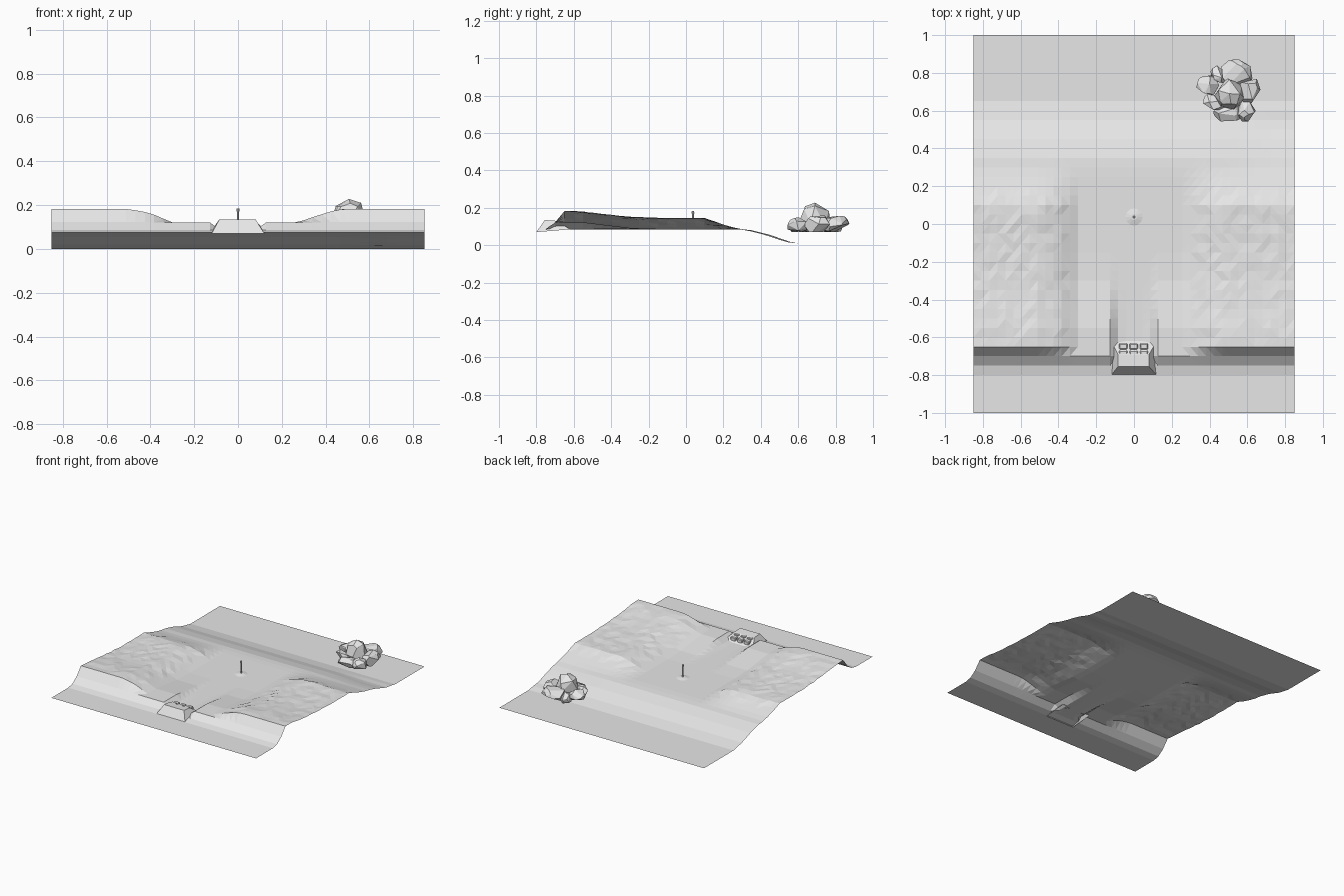
import bpy, bmesh, math, random
from mathutils import Vector

if "Cube" in bpy.data.objects:
    bpy.data.objects.remove(bpy.data.objects["Cube"])

random.seed(4)
stone = bpy.data.materials.new("light_grey")
stone.diffuse_color = (0.8, 0.8, 0.8, 1)
stone.use_nodes = True
stone.node_tree.nodes["Principled BSDF"].inputs["Base Color"].default_value = stone.diffuse_color


def add_object(name, bm):
    mesh = bpy.data.meshes.new(name)
    bm.normal_update()
    bm.to_mesh(mesh)
    bm.free()
    mesh.materials.append(stone)
    ob = bpy.data.objects.new(name, mesh)
    bpy.context.collection.objects.link(ob)
    return ob


def lerp(points, v):
    """Piecewise linear profile lookup."""
    if v <= points[0][0]:
        return points[0][1]
    for (a, p), (b, q) in zip(points, points[1:]):
        if v <= b:
            return p + (q - p) * (v - a) / (b - a)
    return points[-1][1]


# Terrain profiles along y: raised banks, valley floor and sunken path
BANK = [(-0.8, .074), (-0.75, .085), (-0.7, .122), (-0.65, .182), (-0.55, .178),
        (-0.45, .165), (-0.3, .15), (-0.1, .143), (0.1, .143), (0.2, .11),
        (0.28, .088), (0.35, .08), (0.45, .055), (0.55, .02), (0.65, 0)]
FLOOR = [(-0.8, .074), (-0.75, .085), (-0.7, .12), (-0.55, .12), (-0.3, .09),
         (-0.15, .085), (0.28, .085), (0.35, .08), (0.45, .055), (0.55, .02), (0.65, 0)]
PATH = [(-0.8, .074), (-0.75, .085), (0.28, .085), (0.35, .08), (0.45, .055),
        (0.55, .02), (0.65, 0)]
# Blend weights across x
TO_BANK = [(-0.5, 1), (-0.4, .7), (-0.3, 0), (0.27, 0), (0.35, .45), (0.45, .95), (0.5, 1)]
TO_PATH = [(-0.125, 0), (-0.08, 1), (0.08, 1), (0.125, 0)]


def height(x, y):
    ys = y
    if 0.3 < y < 0.6:
        ys += lerp([(0.45, 0), (0.7, .025)], x)
    w, p = lerp(TO_BANK, x), lerp(TO_PATH, x)
    low = lerp(FLOOR, ys) * (1 - p) + lerp(PATH, ys) * p
    z = low * (1 - w) + lerp(BANK, ys) * w
    if -0.62 < y < 0.2 and w > 0.3:
        z += random.uniform(-.004, .003)
    return z


# Terrain sheet
bm = bmesh.new()
xs = [-0.85 + 1.7 * i / 40 for i in range(41)]
ys = [-1 + 0.05 * j for j in range(41)]
rows = [[bm.verts.new((x, y, height(x, y))) for x in xs] for y in ys]
for j in range(40):
    for i in range(40):
        bm.faces.new((rows[j][i], rows[j][i + 1], rows[j + 1][i + 1], rows[j + 1][i]))
bmesh.ops.triangulate(bm, faces=bm.faces[:])
add_object("terrain", bm)

# Gate block: tapered, open underneath
bm = bmesh.new()
lower = [bm.verts.new(c) for c in
         ((-.12, -.8, .07), (.12, -.8, .07), (.12, -.62, .085), (-.12, -.62, .085))]
upper = [bm.verts.new(c) for c in
         ((-.085, -.755, .135), (.08, -.755, .135), (.08, -.69, .13), (-.085, -.69, .13))]
for i in range(4):
    k = (i + 1) % 4
    bm.faces.new((lower[i], lower[k], upper[k], upper[i]))
bm.faces.new(upper)
add_object("gate_block", bm)

# Small step stones, two rows of three behind the block
for r, (y, z) in enumerate(((-.685, .112), (-.648, .102))):
    for c, x in enumerate((-.057, -.002, .053)):
        bm = bmesh.new()
        bmesh.ops.create_cube(bm, size=1)
        bmesh.ops.scale(bm, vec=(.044, .032, .034), verts=bm.verts)
        bmesh.ops.bevel(bm, geom=bm.edges[:], offset=.005, segments=1, affect='EDGES')
        bmesh.ops.translate(bm, vec=(x, y, z), verts=bm.verts)
        add_object(f"step_stone_{r}_{c}", bm)


def cone(name, r1, r2, z0, z1, sides, x=0, y=.037):
    bm = bmesh.new()
    bmesh.ops.create_cone(bm, cap_ends=True, segments=sides, radius1=r1, radius2=r2, depth=z1 - z0)
    bmesh.ops.translate(bm, vec=(x, y, (z0 + z1) / 2), verts=bm.verts)
    return add_object(name, bm)


# Marker post on a low mound
cone("mound", .05, .016, .084, .092, 12)
cone("post", .0045, .0045, .088, .172, 8)
cone("post_cap", .0075, .006, .17, .184, 8)


# Boulder cluster: faceted hulls, flat at the bottom
def boulder(name, c, s):
    bm = bmesh.new()
    for i in range(20):
        d = Vector([random.gauss(0, 1) for _ in range(3)]).normalized()
        p = Vector((c[0] + d.x * s[0], c[1] + d.y * s[1], max(.07, c[2] + d.z * s[2])))
        bm.verts.new(p)
    hull = bmesh.ops.convex_hull(bm, input=bm.verts[:])
    loose = [v for v in bm.verts if not v.link_faces]
    bmesh.ops.delete(bm, geom=loose, context='VERTS')
    bmesh.ops.dissolve_limit(bm, angle_limit=math.radians(14), verts=bm.verts[:], edges=bm.edges[:])
    bmesh.ops.recalc_face_normals(bm, faces=bm.faces[:])
    add_object(name, bm)


BOULDERS = [((.51, .69, .14), (.085, .085, .088)), ((.54, .79, .11), (.09, .085, .06)),
            ((.39, .73, .115), (.06, .06, .045)), ((.43, .64, .10), (.07, .06, .05)),
            ((.50, .59, .09), (.08, .06, .045)), ((.59, .60, .10), (.06, .06, .05)),
            ((.61, .71, .11), (.06, .08, .055)), ((.45, .79, .10), (.05, .05, .04))]
for n, (c, s) in enumerate(BOULDERS):
    boulder(f"boulder_{n}", c, s)
